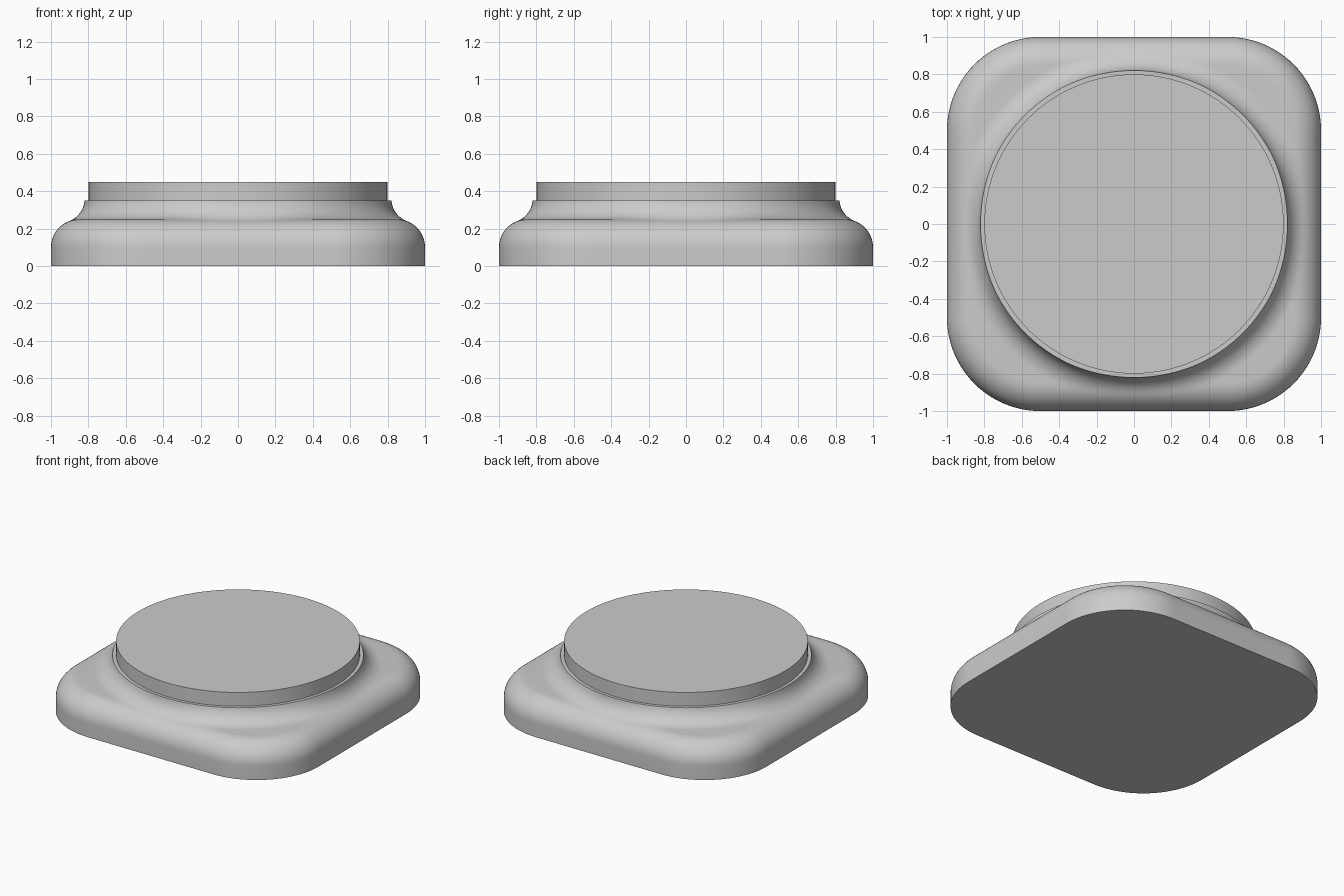
import bpy, bmesh
from math import radians, sin, cos, acos, sqrt, pi
from mathutils import Vector

cube = bpy.data.objects.get("Cube")
if cube:
    bpy.data.objects.remove(cube, do_unlink=True)

STEPS = 360              # segments around
HALF, CORNER = 1.0, 0.5  # rounded square footprint
ROUND = 0.15             # rounded upper rim
TOP = 0.25               # flat top of the base
FILLET, NECK = 0.13, 0.82
LEDGE, DISC_R, DISC_TOP = 0.35, 0.8, 0.45

grey = bpy.data.materials.new("plain grey")
grey.use_nodes = True
colour = (0.6, 0.6, 0.6, 1)
grey.diffuse_color = colour
grey.node_tree.nodes["Principled BSDF"].inputs["Base Color"].default_value = colour


def finish(bm, name):
    bmesh.ops.recalc_face_normals(bm, faces=bm.faces)
    mesh = bpy.data.meshes.new(name)
    bm.to_mesh(mesh)
    bm.free()
    mesh.materials.append(grey)
    obj = bpy.data.objects.new(name, mesh)
    bpy.context.collection.objects.link(obj)
    bpy.ops.object.select_all(action='DESELECT')
    obj.select_set(True)
    bpy.context.view_layer.objects.active = obj
    bpy.ops.object.shade_smooth_by_angle(angle=radians(35))
    return obj


def section(angle):
    """Profile from the foot of the base up to the ledge, at one angle."""
    radial = Vector((cos(angle), sin(angle), 0))
    ball = radial * (NECK + FILLET)
    # nearest point on the rounded square, and its outward normal
    inner = HALF - CORNER
    core = Vector([max(-inner, min(inner, c)) for c in ball])
    normal = (ball - core).normalized()
    depth = CORNER - (ball - core).length
    rim = core + normal * (CORNER - ROUND)

    # the fillet rests on the flat top, or on the rounded rim near the sides
    if depth >= ROUND:
        ball.z, sweep = TOP + FILLET, pi / 2
    else:
        sweep = acos((ROUND - depth) / (ROUND + FILLET))
        ball.z = TOP - ROUND + (ROUND + FILLET) * sin(sweep)

    points = [rim + normal * ROUND]
    for i in range(13):
        a = sweep * i / 12
        points.append(rim + normal * ROUND * cos(a)
                      + Vector((0, 0, TOP - ROUND + ROUND * sin(a))))
    contact = points[-1] if depth < ROUND else Vector((ball.x, ball.y, TOP))

    # concave fillet arc up to the ledge
    start = (contact - ball).normalized()
    drop = (ball.z - LEDGE) / FILLET
    end = Vector((0, 0, -drop)) - radial * sqrt(1 - drop * drop)
    span = start.angle(end)
    for i in range(13):
        t = i / 12
        arc = (start * sin((1 - t) * span) + end * sin(t * span)) / sin(span)
        points.append(ball + arc * FILLET)
    return points


# base: rounded square flowing into a round neck
bm = bmesh.new()
columns = [[bm.verts.new(p) for p in section(2 * pi * k / STEPS)]
           for k in range(STEPS)]
for k, col in enumerate(columns):
    nxt = columns[(k + 1) % STEPS]
    for j in range(len(col) - 1):
        bm.faces.new((col[j], nxt[j], nxt[j + 1], col[j + 1]))
bm.faces.new([c[0] for c in reversed(columns)])
bm.faces.new([c[-1] for c in columns])
bmesh.ops.remove_doubles(bm, verts=bm.verts, dist=0.0001)
finish(bm, "base")

# disc: flat round platform on the neck
bm = bmesh.new()
bmesh.ops.create_cone(bm, cap_ends=True, segments=128, radius1=DISC_R,
                      radius2=DISC_R, depth=DISC_TOP - LEDGE)
bmesh.ops.translate(bm, verts=bm.verts, vec=(0, 0, (LEDGE + DISC_TOP) / 2))
finish(bm, "disc")
